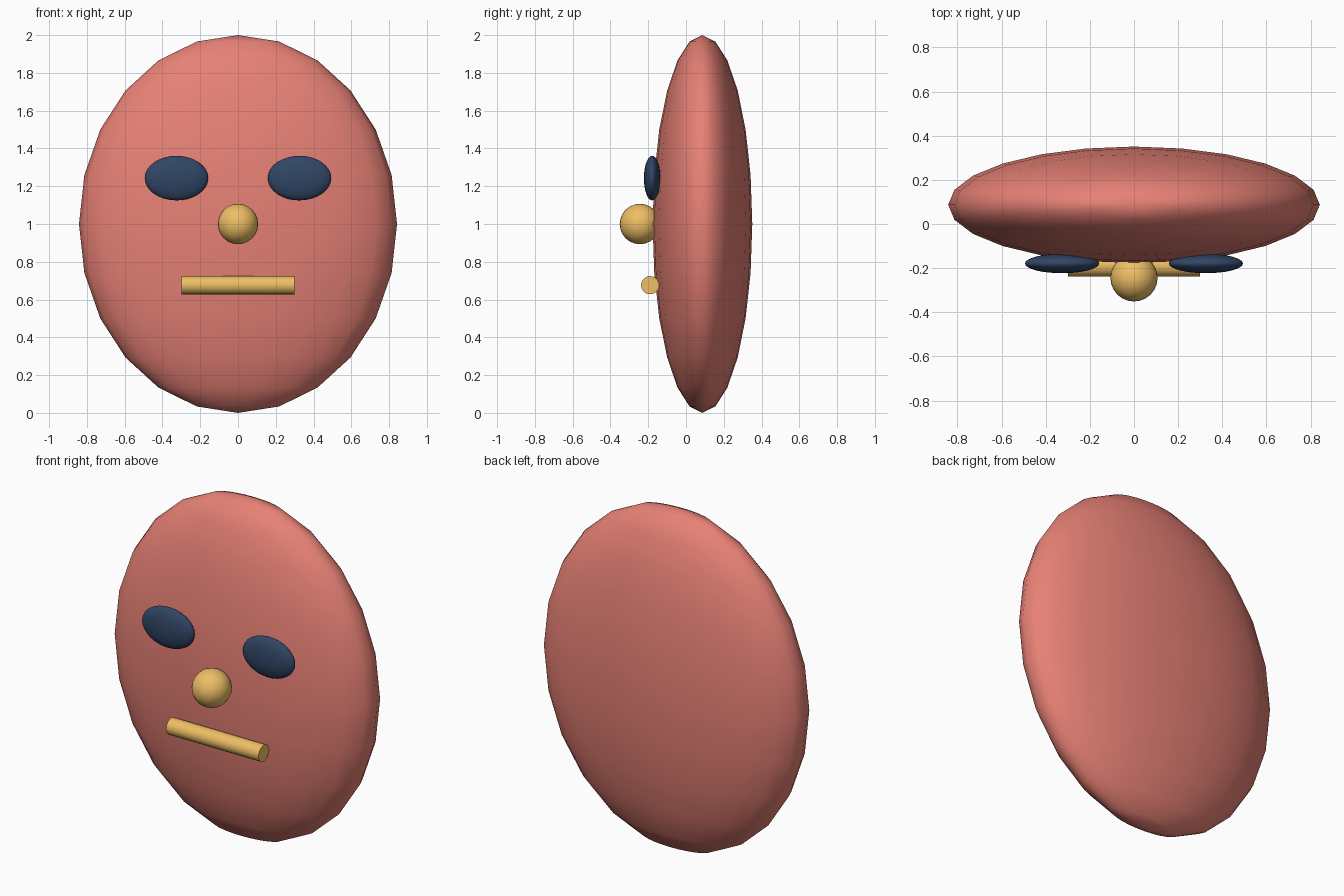
import bpy
from math import pi, radians

if "Cube" in bpy.data.objects:
    bpy.data.objects.remove(bpy.data.objects["Cube"])


def material(name, rgb):
    m = bpy.data.materials.new(name)
    m.diffuse_color = (*rgb, 1)
    m.use_nodes = True
    m.node_tree.nodes["Principled BSDF"].inputs["Base Color"].default_value = m.diffuse_color
    return m


RED = material("red", (0.80, 0.22, 0.18))
GOLD = material("gold", (0.85, 0.52, 0.13))
NAVY = material("navy", (0.03, 0.06, 0.13))


def ellipsoid(name, center, radii, mat, segments, rings):
    bpy.ops.mesh.primitive_uv_sphere_add(segments=segments, ring_count=rings, radius=1, location=center)
    ob = bpy.context.object
    ob.name = name
    ob.scale = radii
    bpy.ops.object.transform_apply(location=False, rotation=False, scale=True)
    bpy.ops.object.shade_smooth()
    ob.data.materials.append(mat)
    return ob


# flattened oval face
ellipsoid("face", (0, 0.087, 1.0), (0.842, 0.264, 1.0), RED, 24, 12)

# round nose
ellipsoid("nose", (0, -0.244, 1.0), (0.107, 0.107, 0.107), GOLD, 24, 12)

# pair of oval eyes
for side, name in ((-1, "eye_left"), (1, "eye_right")):
    ellipsoid(name, (side * 0.326, -0.179, 1.243), (0.168, 0.044, 0.118), NAVY, 32, 16)

# straight bar mouth
bpy.ops.mesh.primitive_cylinder_add(vertices=24, radius=0.048, depth=0.6,
                                    location=(0, -0.19, 0.676), rotation=(0, pi / 2, 0))
mouth = bpy.context.object
mouth.name = "mouth"
bpy.ops.object.shade_smooth_by_angle(angle=radians(30))
mouth.data.materials.append(GOLD)
